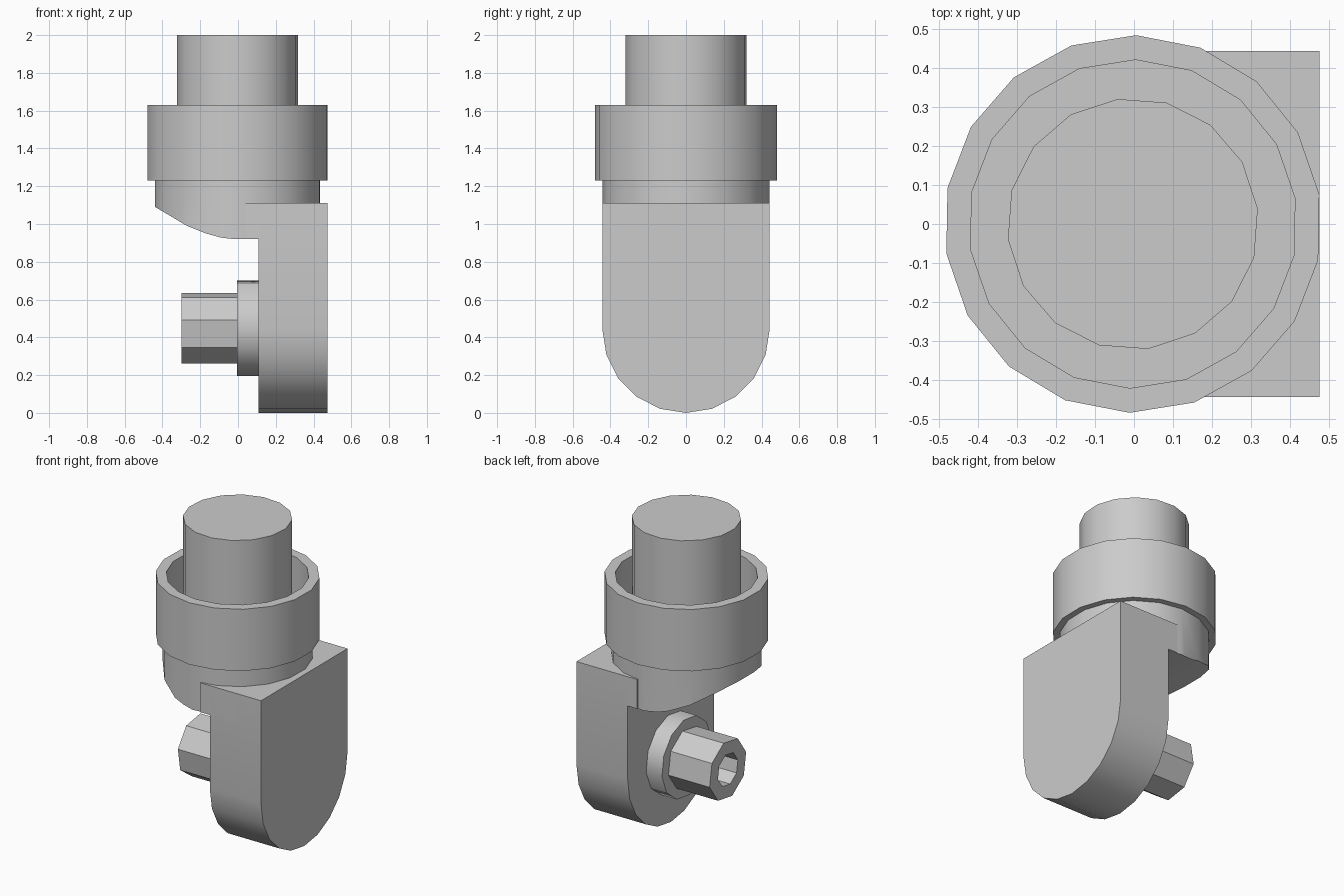
import bpy
import bmesh
from math import sin, cos, pi, radians
from mathutils import Vector

cube = bpy.data.objects.get("Cube")
if cube:
    bpy.data.objects.remove(cube, do_unlink=True)

grey = bpy.data.materials.new("light_grey")
grey.use_nodes = True
grey.diffuse_color = (0.6, 0.6, 0.6, 1)
grey.node_tree.nodes["Principled BSDF"].inputs["Base Color"].default_value = (0.6, 0.6, 0.6, 1)


def finish(name, bm):
    """Turn a bmesh into a grey object, smooth except at sharp edges."""
    bmesh.ops.recalc_face_normals(bm, faces=bm.faces[:])
    mesh = bpy.data.meshes.new(name)
    bm.to_mesh(mesh)
    bm.free()
    mesh.materials.append(grey)
    obj = bpy.data.objects.new(name, mesh)
    bpy.context.collection.objects.link(obj)
    bpy.ops.object.select_all(action='DESELECT')
    obj.select_set(True)
    bpy.context.view_layer.objects.active = obj
    bpy.ops.object.shade_smooth_by_angle(angle=radians(30))
    return obj


def turned(profile, sides, phase, place):
    """Sweep (radius, height) points round an axis and cap both ends."""
    bm = bmesh.new()
    rings = []
    for r, h in profile:
        angles = [radians(phase) + 2 * pi * i / sides for i in range(sides)]
        rings.append([bm.verts.new(place(r * cos(a), r * sin(a), h)) for a in angles])
    for low, high in zip(rings, rings[1:]):
        for i in range(sides):
            j = (i + 1) % sides
            bm.faces.new((low[i], low[j], high[j], high[i]))
    bm.faces.new(rings[0])
    bm.faces.new(rings[-1])
    return bm


def upright(a, b, h):
    return Vector((a - 0.003, b, h))


def sideways(a, b, h):
    return Vector((h, -a, b + 0.448))


# Upper stem and the open collar around it
finish("upper_stem", turned([(0.322, 1.24), (0.322, 2.0)], 16, 7, upright))
finish("collar", turned([(0.483, 1.23), (0.483, 1.63), (0.42, 1.63), (0.42, 1.25)],
                        18, 9, upright))

# Neck: cylinder with its underside trimmed to a rocker curve
neck = turned([(0.443, 0.92), (0.443, 1.24)], 18, 9, upright)
curve = [(-0.45, 1.097), (-0.27, 0.99), (-0.17, 0.95), (-0.09, 0.928), (-0.02, 0.92)]
for (x0, z0), (x1, z1) in zip(curve, curve[1:]):
    bmesh.ops.bisect_plane(neck, geom=neck.verts[:] + neck.edges[:] + neck.faces[:],
                           plane_co=(x0, 0, z0), plane_no=(z1 - z0, 0, x0 - x1),
                           clear_outer=True)
    bmesh.ops.holes_fill(neck, edges=[e for e in neck.edges if e.is_boundary], sides=0)
finish("neck", neck)


def slab(name, outline, x0, x1):
    """Extrude a (y, z) outline along x."""
    bm = bmesh.new()
    face = bm.faces.new([bm.verts.new((x0, y, z)) for y, z in outline])
    out = bmesh.ops.extrude_face_region(bm, geom=[face])
    moved = [v for v in out["geom"] if isinstance(v, bmesh.types.BMVert)]
    bmesh.ops.translate(bm, verts=moved, vec=(x1 - x0, 0, 0))
    finish(name, bm)


# Side plate with a round lower end, and the shoulder joining it to the neck
R = 0.443
arc = [(-R * cos(pi * i / 10), R - R * sin(pi * i / 10)) for i in range(11)]
slab("side_plate", arc + [(R, 1.11), (-R, 1.11)], 0.108, 0.475)
slab("shoulder", [(-R, 0.92), (R, 0.92), (R, 1.11), (-R, 1.11)], 0.04, 0.3)

# Boss and hollow axle pin on the inner face of the plate
finish("axle_boss", turned([(0.255, -0.005), (0.255, 0.15)], 12, 7, sideways))
finish("axle_pin", turned([(0.192, 0.02), (0.192, -0.3), (0.105, -0.3), (0.105, -0.02)],
                          8, 13, sideways))
